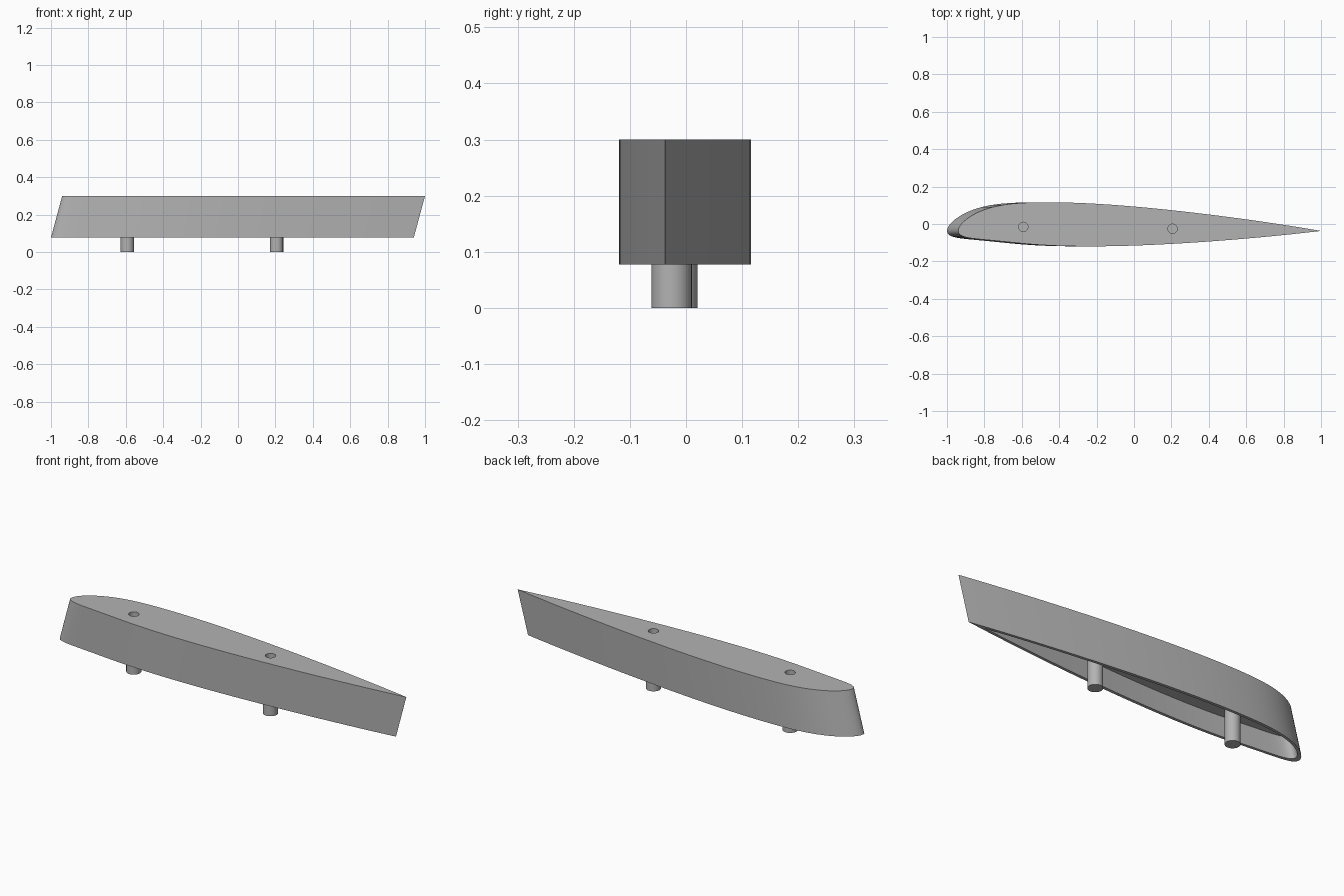
import bpy
import bmesh
import math

cube = bpy.data.objects.get("Cube")
if cube:
    bpy.data.objects.remove(cube, do_unlink=True)

# Main dimensions
CHORD, NOSE_X, CHORD_Y = 1.94, -1.0, -0.037
BOTTOM, CEILING, TOP = 0.077, 0.18, 0.30
LEAN = 0.06 / (TOP - BOTTOM)
PINS = [(-0.592, -0.0155), (0.206, -0.0256)]
STEPS = 40

grey = bpy.data.materials.new("plain grey")
grey.use_nodes = True
colour = (0.45, 0.45, 0.45, 1.0)
grey.diffuse_color = colour
grey.node_tree.nodes["Principled BSDF"].inputs["Base Color"].default_value = colour


def half_thickness(s):
    return 0.6 * (0.2969 * math.sqrt(s) - 0.126 * s - 0.3516 * s**2
                  + 0.2843 * s**3 - 0.1036 * s**4)


def camber(s, peak=0.2025, height=0.026):
    if s > peak:
        return height * (1 - s)
    return height / peak**3 * (s**3 - 3 * peak * s**2 + peak**2 * (3 - peak) * s)


def section(z, start=0.0, end=1.0, thick=1.0):
    """Closed foil outline at height z, leaning back as it rises."""
    points = []
    for i in range(2 * STEPS):
        angle = math.pi * i / STEPS
        t = min(1.0, max(0.0, (1 + math.cos(angle)) / 2))
        s = start + (end - start) * t
        side = 1 if i <= STEPS else -1
        y = camber(s) + side * thick * half_thickness(t)
        x = NOSE_X + CHORD * s + LEAN * (z - BOTTOM)
        points.append((x, CHORD_Y + CHORD * y, z))
    return points


def finish(obj):
    obj.data.materials.clear()
    obj.data.materials.append(grey)
    bpy.ops.object.select_all(action="DESELECT")
    obj.select_set(True)
    bpy.context.view_layer.objects.active = obj
    bpy.ops.object.shade_smooth_by_angle(angle=math.radians(30))


def cylinder(name, spot, radius, low, high):
    bpy.ops.mesh.primitive_cylinder_add(
        vertices=32, radius=radius, depth=high - low,
        location=(spot[0], spot[1], (low + high) / 2))
    obj = bpy.context.object
    obj.name = name
    return obj


# Foil body, hollowed from below
inner = dict(start=0.014, end=0.95, thick=0.87)
outlines = [section(TOP), section(BOTTOM),
            section(BOTTOM, **inner), section(CEILING, **inner)]
bm = bmesh.new()
loops = [[bm.verts.new(p) for p in outline] for outline in outlines]
for a, b in zip(loops, loops[1:]):
    for i in range(len(a)):
        j = (i + 1) % len(a)
        bm.faces.new((a[i], a[j], b[j], b[i]))
bm.faces.new(loops[0])
bm.faces.new(loops[-1])
bmesh.ops.recalc_face_normals(bm, faces=bm.faces)
mesh = bpy.data.meshes.new("foil_body")
bm.to_mesh(mesh)
bm.free()
body = bpy.data.objects.new("foil_body", mesh)
bpy.context.collection.objects.link(body)

# Blind sockets in the top face
for spot in PINS:
    cutter = cylinder("socket_cutter", spot, 0.025, 0.22, TOP + 0.05)
    cutter.hide_render = True
    bpy.context.view_layer.objects.active = body
    cut = body.modifiers.new("socket", "BOOLEAN")
    cut.operation = "DIFFERENCE"
    cut.solver = "EXACT"
    cut.object = cutter
    bpy.ops.object.modifier_apply(modifier=cut.name)
    bpy.data.objects.remove(cutter, do_unlink=True)
finish(body)

# Mounting pins hanging from the cavity ceiling
for label, spot in zip(("nose_pin", "tail_pin"), PINS):
    finish(cylinder(label, spot, 0.036, 0.0, CEILING + 0.01))
